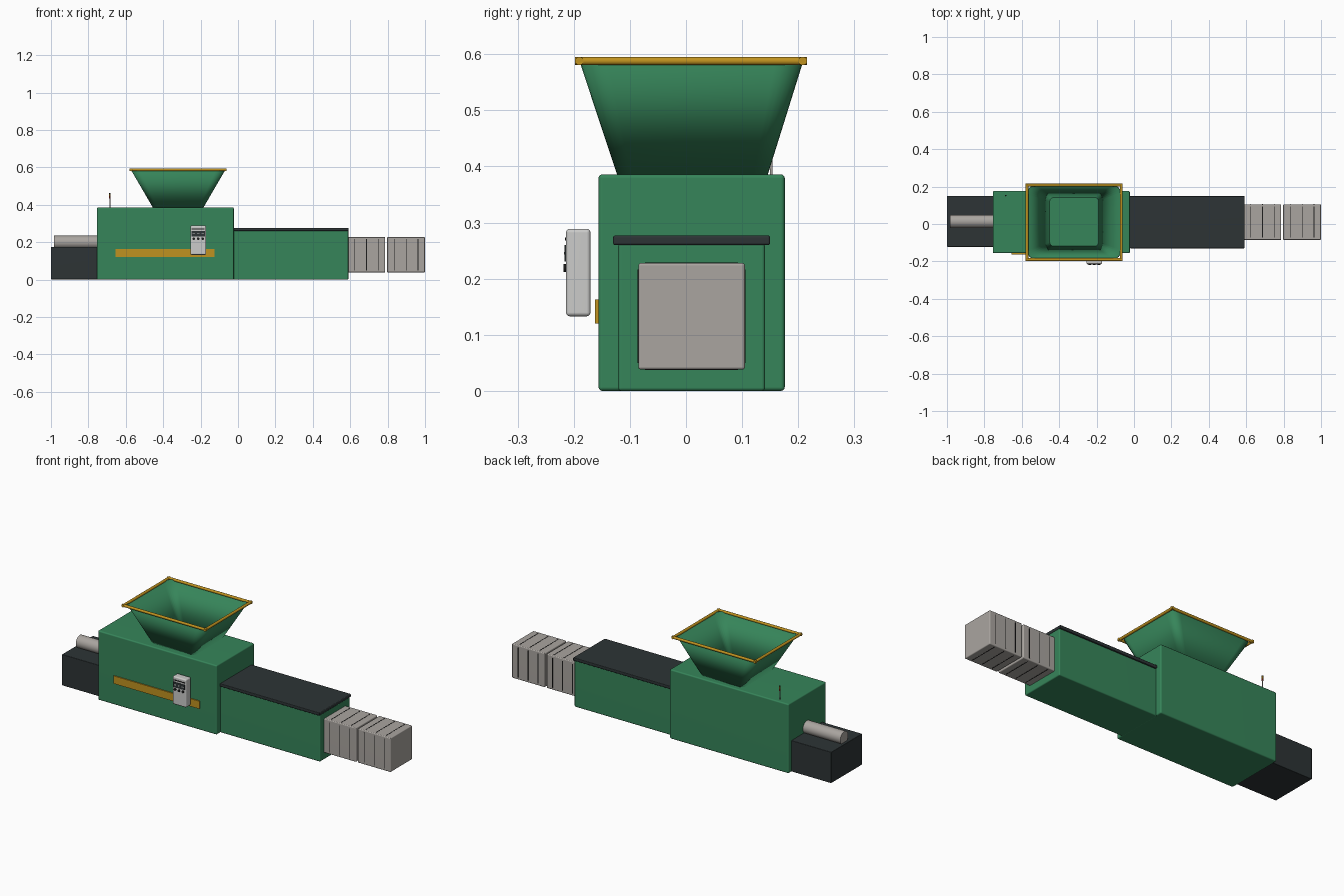
import bpy
import bmesh
import math
from mathutils import Matrix, Vector

cube = bpy.data.objects.get("Cube")
if cube:
    bpy.data.objects.remove(cube, do_unlink=True)


def material(name, rgb):
    m = bpy.data.materials.new(name)
    m.use_nodes = True
    m.diffuse_color = (*rgb, 1)
    bsdf = m.node_tree.nodes["Principled BSDF"]
    bsdf.inputs["Base Color"].default_value = (*rgb, 1)
    bsdf.inputs["Roughness"].default_value = 0.6
    return m


GREEN = material("machine green", (0.037, 0.235, 0.102))
CHARCOAL = material("charcoal", (0.026, 0.034, 0.036))
GREY = material("warm grey", (0.40, 0.375, 0.35))
PALE = material("pale grey", (0.60, 0.60, 0.59))
AMBER = material("amber", (0.53, 0.29, 0.014))
BLACK = material("strap black", (0.012, 0.012, 0.012))
RED = material("lamp red", (0.4, 0.03, 0.02))


def finish(bm, name, mat, smooth=True):
    bmesh.ops.recalc_face_normals(bm, faces=bm.faces)
    mesh = bpy.data.meshes.new(name)
    bm.to_mesh(mesh)
    bm.free()
    obj = bpy.data.objects.new(name, mesh)
    bpy.context.collection.objects.link(obj)
    mesh.materials.append(mat)
    if smooth:
        mesh.shade_smooth()
        mesh.set_sharp_from_angle(angle=math.radians(40))
    return obj


def box(name, mat, x, y, z, bevel=0.0):
    """Box given by its (low, high) range on each axis, with rounded edges."""
    bm = bmesh.new()
    bmesh.ops.create_cube(bm, size=1)
    for v in bm.verts:
        v.co = [(a + b) / 2 + c * (b - a) for (a, b), c in zip((x, y, z), v.co)]
    if bevel:
        bmesh.ops.bevel(bm, geom=bm.edges[:], offset=bevel, segments=3,
                        profile=0.5, affect='EDGES')
    obj = finish(bm, name, mat, smooth=bevel > 0)
    if bevel:
        obj.modifiers.new("Even shading", 'WEIGHTED_NORMAL').keep_sharp = True
    return obj


def rod(name, mat, start, end, radius, sides=24):
    """Cylinder between two points."""
    a, b = Vector(start), Vector(end)
    turn = (b - a).to_track_quat('Z', 'Y').to_matrix().to_4x4()
    bm = bmesh.new()
    bmesh.ops.create_cone(bm, cap_ends=True, segments=sides, radius1=radius,
                          radius2=radius, depth=(b - a).length,
                          matrix=Matrix.Translation((a + b) / 2) @ turn)
    return finish(bm, name, mat)


def rounded_ring(bm, x, y, z, radius, steps=6):
    """Ring of vertices along a rounded rectangle."""
    corners = ((x[1], y[1], -1, -1), (x[0], y[1], 1, -1),
               (x[0], y[0], 1, 1), (x[1], y[0], -1, 1))
    ring = []
    for i, (cx, cy, sx, sy) in enumerate(corners):
        for s in range(steps + 1):
            t = (i + s / steps) * math.pi / 2
            ring.append(bm.verts.new((cx + sx * radius + radius * math.cos(t),
                                      cy + sy * radius + radius * math.sin(t), z)))
    return ring


# Main housing, press chamber and power pack
box("main_housing", GREEN, (-0.755, -0.022), (-0.156, 0.176), (0, 0.386), 0.007)
box("press_chamber", GREEN, (-0.03, 0.59), (-0.121, 0.141), (0, 0.263), 0.006)
box("chamber_cover", CHARCOAL, (-0.022, 0.592), (-0.13, 0.15), (0.26, 0.277), 0.004)
box("power_pack", CHARCOAL, (-1.0, -0.752), (-0.122, 0.15), (0.002, 0.175), 0.003)
rod("motor", GREY, (-0.985, 0.014, 0.2), (-0.75, 0.014, 0.2), 0.035, 32)

# Hopper funnel: an open shell lofted between two rounded rectangles
bm = bmesh.new()
low = rounded_ring(bm, (-0.452, -0.188), (-0.121, 0.144), 0.38, 0.025)
high = rounded_ring(bm, (-0.573, -0.067), (-0.19, 0.209), 0.588, 0.05)
for i in range(len(low)):
    j = (i + 1) % len(low)
    bm.faces.new((low[i], low[j], high[j], high[i]))
hopper = finish(bm, "hopper", GREEN)
shell = hopper.modifiers.new("Wall", 'SOLIDIFY')
shell.thickness = 0.004
shell.offset = -1

# Tubular rim around the hopper mouth
x0, x1, y0, y1, rim_z, rim_r = -0.572, -0.068, -0.19, 0.208, 0.588, 0.0075
for side, y in (("front", y0), ("back", y1)):
    rod("rim_" + side, AMBER, (x0 - rim_r, y, rim_z), (x1 + rim_r, y, rim_z), rim_r, 16)
for side, x in (("right", x0), ("left", x1)):
    rod("rim_" + side, AMBER, (x, y0 - rim_r, rim_z), (x, y1 + rim_r, rim_z), rim_r, 16)

# Stripe along the front
box("front_stripe", AMBER, (-0.655, -0.125), (-0.162, -0.155), (0.12, 0.163))

# Control panel with display, label line and buttons
box("control_panel", PALE, (-0.255, -0.17), (-0.214, -0.17), (0.133, 0.289), 0.007)
box("panel_label", BLACK, (-0.248, -0.178), (-0.2155, -0.213), (0.268, 0.273))
box("panel_display", CHARCOAL, (-0.249, -0.177), (-0.2165, -0.213), (0.231, 0.26))
for i in range(3):
    bx = -0.237 + 0.024 * i
    rod("panel_button", BLACK, (bx, -0.212, 0.219), (bx, -0.2185, 0.219), 0.007, 16)
    box("display_mark", PALE, (bx - 0.006, bx + 0.006), (-0.2175, -0.216), (0.243, 0.248))

# Signal mast on the housing
rod("signal_mast", GREY, (-0.685, 0.152, 0.38), (-0.685, 0.152, 0.435), 0.0025, 12)
rod("signal_lamp_low", RED, (-0.685, 0.152, 0.435), (-0.685, 0.152, 0.447), 0.004, 12)
rod("signal_lamp_high", AMBER, (-0.685, 0.152, 0.447), (-0.685, 0.152, 0.459), 0.004, 12)
rod("signal_cap", BLACK, (-0.685, 0.152, 0.459), (-0.685, 0.152, 0.463), 0.004, 12)

# Two bales leaving the chamber, each with three straps
by, bz, out, inset = (-0.085, 0.105), (0.038, 0.228), 0.001, 0.012
for n, (bx0, bx1) in enumerate(((0.585, 0.787), (0.797, 1.0)), 1):
    box(f"bale_{n}", GREY, (bx0, bx1), by, bz, 0.005)
    for k in (-1, 0, 1):
        mid = bx1 - 0.1 + 0.062 * k
        sx = (mid - 0.0018, mid + 0.0018)
        box(f"bale_{n}_strap_sides", BLACK, sx, (by[0] - out, by[1] + out),
            (bz[0] + inset, bz[1] - inset))
        box(f"bale_{n}_strap_ends", BLACK, sx, (by[0] + inset, by[1] - inset),
            (bz[0] - out, bz[1] + out))
